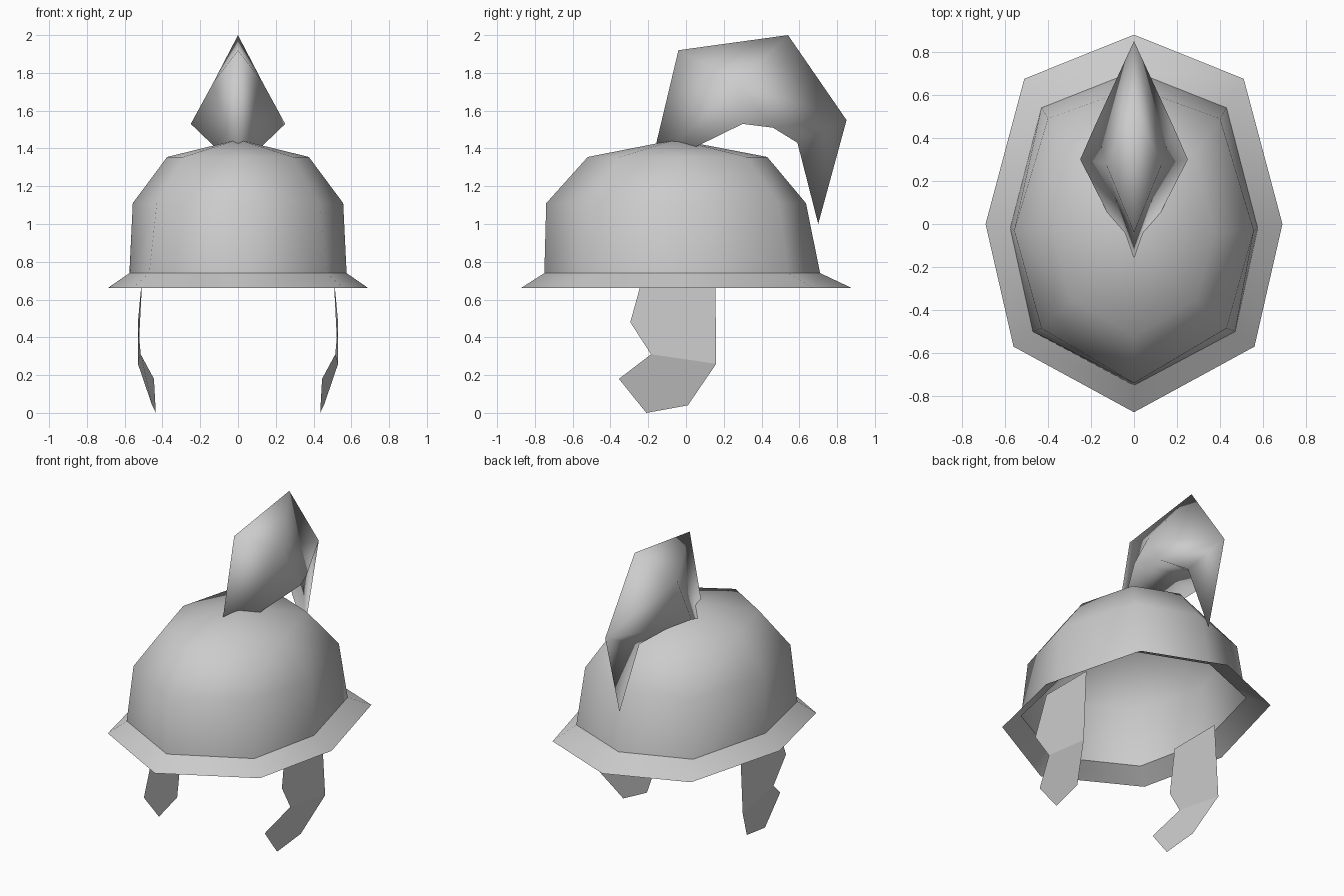
import bpy
import bmesh

cube = bpy.data.objects.get("Cube")
if cube:
    bpy.data.objects.remove(cube, do_unlink=True)

# One plain metal colour
steel = bpy.data.materials.new("steel_grey")
steel.use_nodes = True
steel.diffuse_color = (0.6, 0.6, 0.6, 1)
steel.node_tree.nodes["Principled BSDF"].inputs["Base Color"].default_value = (0.6, 0.6, 0.6, 1)


def make_object(name, bm, smooth, recalc=True):
    if recalc:
        bmesh.ops.recalc_face_normals(bm, faces=bm.faces)
    mesh = bpy.data.meshes.new(name)
    bm.to_mesh(mesh)
    bm.free()
    mesh.materials.append(steel)
    for poly in mesh.polygons:
        poly.use_smooth = smooth
    obj = bpy.data.objects.new(name, mesh)
    bpy.context.collection.objects.link(obj)
    return obj


def ring(bm, z, half):
    """Mirror five points, front to back, into a closed eight-sided ring."""
    pts = half + [(-x, y) for x, y in half[-2:0:-1]]
    return [bm.verts.new((x, y, z)) for x, y in pts]


def bridge(bm, low, high):
    for i in range(len(low)):
        j = (i + 1) % len(low)
        bm.faces.new((low[i], low[j], high[j], high[i]))


rim = [(0, -.75), (.47, -.50), (.575, -.02), (.43, .54), (0, .71)]

# Open dome: stacked rings closed by a low peak
bm = bmesh.new()
rings = [
    ring(bm, .74, rim),
    ring(bm, 1.11, [(0, -.74), (.43, -.485), (.557, -.03), (.40, .49), (0, .635)]),
    ring(bm, 1.355, [(0, -.52), (.29, -.35), (.375, -.04), (.28, .32), (0, .43)]),
]
for low, high in zip(rings, rings[1:]):
    bridge(bm, low, high)
peak = bm.verts.new((0, -.05, 1.447))
for i in range(8):
    bm.faces.new((rings[-1][i], rings[-1][(i + 1) % 8], peak))
make_object("dome", bm, True, recalc=False)

# Sloping brim
bm = bmesh.new()
outer = ring(bm, .66, [(0, -.875), (.56, -.57), (.69, 0), (.51, .675), (0, .88)])
bridge(bm, outer, ring(bm, .74, rim))
make_object("brim", bm, True, recalc=False)

# Plume: centre ridge, a bulging side on each half and a hollow underside
bm = bmesh.new()
ridge = {
    "foot": (0, -.19, 1.29), "crown": (0, -.04, 1.92), "top": (0, .54, 2.0),
    "back": (0, .85, 1.55), "tip": (0, .70, 1.0),
}
side = {
    "wide": (.25, .30, 1.53), "under": (.18, .46, 1.51),
    "neck": (.07, .59, 1.43), "bulge": (.13, .28, 1.75),
}
centre = {k: bm.verts.new(p) for k, p in ridge.items()}
halves = []
for sign in (1, -1):
    v = dict(centre)
    v.update({k: bm.verts.new((sign * x, y, z)) for k, (x, y, z) in side.items()})
    loop = ["foot", "crown", "top", "back", "under", "wide"]
    tris = [("bulge", a, b) for a, b in zip(loop, loop[1:] + loop[:1])]
    tris += [("back", "neck", "under"), ("back", "tip", "neck")]
    for tri in tris:
        bm.faces.new([v[k] for k in tri])
    halves.append(v)
a, b = halves
bm.faces.new((a["foot"], a["wide"], b["wide"]))
bm.faces.new((a["wide"], a["under"], b["under"], b["wide"]))
bm.faces.new((a["under"], a["neck"], b["neck"], b["under"]))
bm.faces.new((a["neck"], a["tip"], b["neck"]))
make_object("plume", bm, True)

# Thin cheek guards, bent inward at the jaw
upper = [(.505, -.22, .75), (.53, -.295, .48), (.515, -.185, .31),
         (.53, .16, .26), (.505, .155, .75)]
lower = [(.445, -.355, .18), (.435, -.21, 0), (.455, .01, .04)]
for name, sign in (("left_cheek_guard", 1), ("right_cheek_guard", -1)):
    bm = bmesh.new()
    u = [bm.verts.new((sign * x, y, z)) for x, y, z in upper]
    w = [bm.verts.new((sign * x, y, z)) for x, y, z in lower]
    for face in (u, [u[2]] + w + [u[3]]):
        bm.faces.new(face if sign > 0 else face[::-1])
    make_object(name, bm, False, recalc=False)
